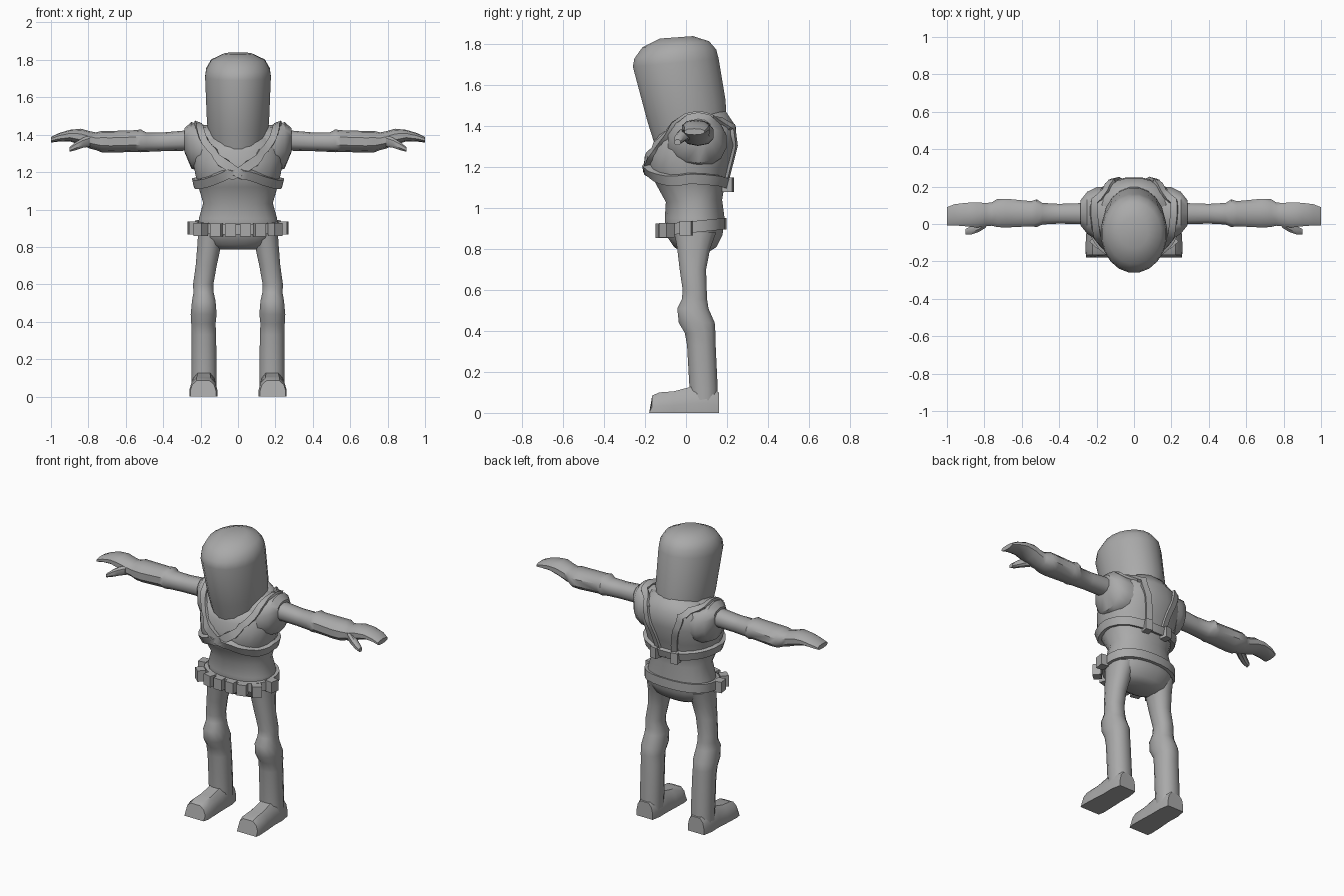
import bpy, bmesh, math
from mathutils import Vector, Matrix
from mathutils.bvhtree import BVHTree

if "Cube" in bpy.data.objects:
    bpy.data.objects.remove(bpy.data.objects["Cube"])

grey = bpy.data.materials.new("plain_grey")
grey.diffuse_color = (0.4, 0.4, 0.4, 1)
grey.use_nodes = True
grey.node_tree.nodes["Principled BSDF"].inputs["Base Color"].default_value = grey.diffuse_color


def finish(name, verts, faces, angle=40):
    me = bpy.data.meshes.new(name)
    me.from_pydata([tuple(v) for v in verts], [], faces)
    bm = bmesh.new()
    bm.from_mesh(me)
    bmesh.ops.recalc_face_normals(bm, faces=bm.faces[:])
    bm.to_mesh(me)
    bm.free()
    me.materials.append(grey)
    ob = bpy.data.objects.new(name, me)
    bpy.context.collection.objects.link(ob)
    bpy.ops.object.select_all(action='DESELECT')
    bpy.context.view_layer.objects.active = ob
    ob.select_set(True)
    bpy.ops.object.shade_smooth_by_angle(angle=math.radians(angle))
    return ob


def ring(c, u, v, n, p=1.0):
    """Closed outline around c; p below 1 makes it boxier."""
    pts = []
    for i in range(n):
        a = 2 * math.pi * (i + 0.5) / n
        cs, sn = math.cos(a), math.sin(a)
        pts.append(c + u * math.copysign(abs(cs) ** p, cs) + v * math.copysign(abs(sn) ** p, sn))
    return pts


def loft(name, rings, angle=40, caps=True):
    n = len(rings[0])
    verts = [p for r in rings for p in r]
    faces = [(k * n + i, k * n + (i + 1) % n, (k + 1) * n + (i + 1) % n, (k + 1) * n + i)
             for k in range(len(rings) - 1) for i in range(n)]
    if caps:
        faces += [tuple(range(n)), tuple(range(len(verts) - n, len(verts)))]
    return finish(name, verts, faces, angle)


def upright(front, back, x0, x1, n=16, p=1.0):
    """Ring spanning x0..x1 and from a front (y, z) to a back (y, z)."""
    f, b = Vector((0, *front)), Vector((0, *back))
    return ring((f + b) / 2 + Vector(((x0 + x1) / 2, 0, 0)),
                Vector(((x1 - x0) / 2, 0, 0)), (b - f) / 2, n, p)


def across(s, x, y0, y1, z0, z1, n=10, p=0.85):
    """Ring at a given x, facing sideways."""
    return ring(Vector((s * x, (y0 + y1) / 2, (z0 + z1) / 2)),
                Vector((0, (y1 - y0) / 2, 0)), Vector((0, 0, (z1 - z0) / 2)), n, p)


# Head: forward leaning rounded cylinder
loft("head", [upright(f, b, -w, w, 20) for f, b, w in [
    ((-.155, 1.31), (.20, 1.45), .155), ((-.19, 1.42), (.195, 1.53), .168),
    ((-.262, 1.69), (.162, 1.73), .178), ((-.255, 1.73), (.150, 1.775), .172),
    ((-.215, 1.785), (.115, 1.815), .145), ((-.13, 1.828), (.035, 1.84), .075)]], 45)

# Torso, from crotch to collar
torso = loft("torso", [upright(f, b, -w, w, 20, p) for f, b, w, p in [
    ((-.02, .785), (.11, .785), .11, .9), ((-.06, .81), (.15, .81), .17, .9),
    ((-.10, .87), (.18, .87), .215, .9), ((-.105, .95), (.19, .95), .212, .9),
    ((-.10, 1.03), (.178, 1.04), .188, .9), ((-.15, 1.12), (.19, 1.11), .212, .9),
    ((-.185, 1.19), (.215, 1.20), .232, .9), ((-.18, 1.25), (.25, 1.31), .245, .9),
    ((-.165, 1.31), (.245, 1.40), .235, .9), ((-.145, 1.36), (.195, 1.475), .195, 1),
    ((-.11, 1.37), (.16, 1.48), .15, 1)]], 50)

shoulders = []
for s, side in ((1, "left"), (-1, "right")):
    # Flared shoulder of the tunic
    shoulders.append(loft("shoulder_" + side, [across(s, *r, 14, .9) for r in [
        (.13, -.10, .20, 1.20, 1.455), (.20, -.09, .20, 1.20, 1.45),
        (.25, -.055, .175, 1.22, 1.468), (.285, -.01, .13, 1.305, 1.435)]]))

    # Arm with forearm wrap and joined fingers
    loft("arm_" + side, [across(s, *r) for r in [
        (.25, -.005, .115, 1.315, 1.425), (.40, 0, .11, 1.312, 1.412),
        (.49, -.005, .115, 1.308, 1.412), (.52, -.02, .135, 1.306, 1.428),
        (.55, -.015, .125, 1.308, 1.424), (.68, -.022, .138, 1.304, 1.42),
        (.73, -.02, .138, 1.306, 1.42), (.76, -.012, .118, 1.318, 1.412),
        (.79, -.015, .115, 1.325, 1.418), (.84, -.022, .118, 1.345, 1.432),
        (.90, -.015, .116, 1.365, 1.426), (.96, -.01, .108, 1.363, 1.408),
        (1.0, -.01, .092, 1.358, 1.388)]])
    loft("thumb_" + side, [across(s, *r, 8) for r in [
        (.79, -.02, .04, 1.335, 1.40), (.83, -.045, .015, 1.328, 1.385),
        (.87, -.058, -.01, 1.315, 1.36), (.90, -.058, -.025, 1.308, 1.335)]])

    # Leg with knee pad and a straight boot shaft
    loft("leg_" + side, [upright((f, z), (b, z), *sorted((s * x0, s * x1)), 12, .9)
                         for z, f, b, x0, x1 in [
        (.88, -.06, .15, .07, .215), (.80, -.045, .12, .09, .22), (.70, -.033, .10, .112, .228),
        (.60, -.018, .103, .13, .242), (.555, -.022, .105, .128, .240),
        (.51, -.045, .112, .118, .248), (.44, -.038, .143, .112, .255),
        (.39, -.008, .146, .118, .252), (.33, .003, .147, .115, .250),
        (.12, .015, .157, .112, .250), (.02, .02, .157, .115, .250)]])

    # Boot foot, heel to toe, with a flat sole
    rings = []
    for y, x0, x1, h in [(.16, .125, .24, .10), (.10, .115, .252, .135), (.015, .115, .25, .125),
                         (-.06, .112, .256, .105), (-.13, .11, .26, .10), (-.165, .118, .255, .085)]:
        m, w = (x0 + x1) / 2, (x1 - x0) / 2
        rings.append([Vector((s * (m + w * a), y - .015 * (c == 0) * (y < -.1), h * c)) for a, c in
                      [(-1, 0), (1, 0), (1, .35), (.85, .75), (.5, 1), (-.5, 1), (-.85, .75), (-1, .35)]])
    loft("foot_" + side, rings)

# Surface that the straps are laid on
verts, polys = [], []
for ob in [torso] + shoulders:
    k = len(verts)
    verts += [v.co.copy() for v in ob.data.vertices]
    polys += [[k + i for i in p.vertices] for p in ob.data.polygons]
surface = BVHTree.FromPolygons(verts, polys)


def spline(pts, steps):
    out = []
    for i in range(len(pts) - 1):
        a, b, c, d = (pts[max(0, min(len(pts) - 1, i + j))] for j in (-1, 0, 1, 2))
        for j in range(steps):
            t = j / steps
            out.append(0.5 * (2 * b + (c - a) * t + (2 * a - 5 * b + 4 * c - d) * t * t
                              + (3 * b - a - 3 * c + d) * t ** 3))
    return out + [pts[-1]]


# Crossed straps: up the back, over the shoulder, across the chest, round the ribs
path = [(.07, .26, 1.12), (.095, .28, 1.25), (.14, .26, 1.40), (.20, .13, 1.48), (.205, .0, 1.46),
        (.18, -.13, 1.37), (.10, -.21, 1.265), (0, -.23, 1.2), (-.12, -.20, 1.15),
        (-.24, -.08, 1.125), (-.27, .04, 1.135), (-.20, .18, 1.125), (0, .24, 1.11)]
for s, side in ((1, "left"), (-1, "right")):
    pts = spline([Vector((s * x, y, z)) for x, y, z in path], 4)
    hits = [surface.find_nearest(p) for p in pts]
    centre = [h[0] for h in hits]
    rings = []
    for i, c in enumerate(centre):
        out = (pts[i] - c).normalized() * .4 + hits[i][1]
        tan = (centre[min(i + 1, len(centre) - 1)] - centre[max(i - 1, 0)]).normalized()
        out = (out - tan * out.dot(tan)).normalized()
        w = tan.cross(out) * (.019 if i < 24 else .025)
        top = out * (.014 if i < 24 else .024)
        rings.append([c - w - out * .02, c + w - out * .02, c + w + top, c - w + top])
    loft("chest_strap_" + side, rings)


def block(name, loc, size, turn):
    m = Matrix.Translation(loc) @ Matrix.Rotation(turn, 4, 'Z')
    v = [m @ Vector((x * size[0] / 2, y * size[1] / 2, z * size[2] / 2))
         for x in (-1, 1) for y in (-1, 1) for z in (-1, 1)]
    finish(name, v, [(0, 1, 3, 2), (4, 6, 7, 5), (0, 4, 5, 1), (2, 3, 7, 6), (0, 2, 6, 4), (1, 5, 7, 3)], 30)


# Belt, sitting a little lower in front
def belt_ring(grow, dz):
    pts = ring(Vector((0, .04, 0)), Vector((.232 + grow, 0, 0)), Vector((0, .16 + grow, 0)), 24, .85)
    return [p + Vector((0, 0, .905 + .10 * p.y + dz)) for p in pts]


loft("belt", [belt_ring(-.04, -.028), belt_ring(0, -.028), belt_ring(0, .028),
              belt_ring(-.04, .028), belt_ring(-.04, -.028)], 35, caps=False)

# Pouches on the belt and buckles on the back strap
for s, side in ((1, "left"), (-1, "right")):
    for i, (x, y, turn) in enumerate([(.04, -.125, 0), (.115, -.118, 15), (.20, -.095, 42), (.24, .0, 82)]):
        block(f"pouch_{side}_{i + 1}", Vector((s * x, y, .902 + .10 * y)),
              (.058, .05, .07), math.radians(s * turn))
    block("buckle_" + side, Vector((s * .07, .205, 1.115)), (.045, .05, .07), math.radians(-s * 10))
